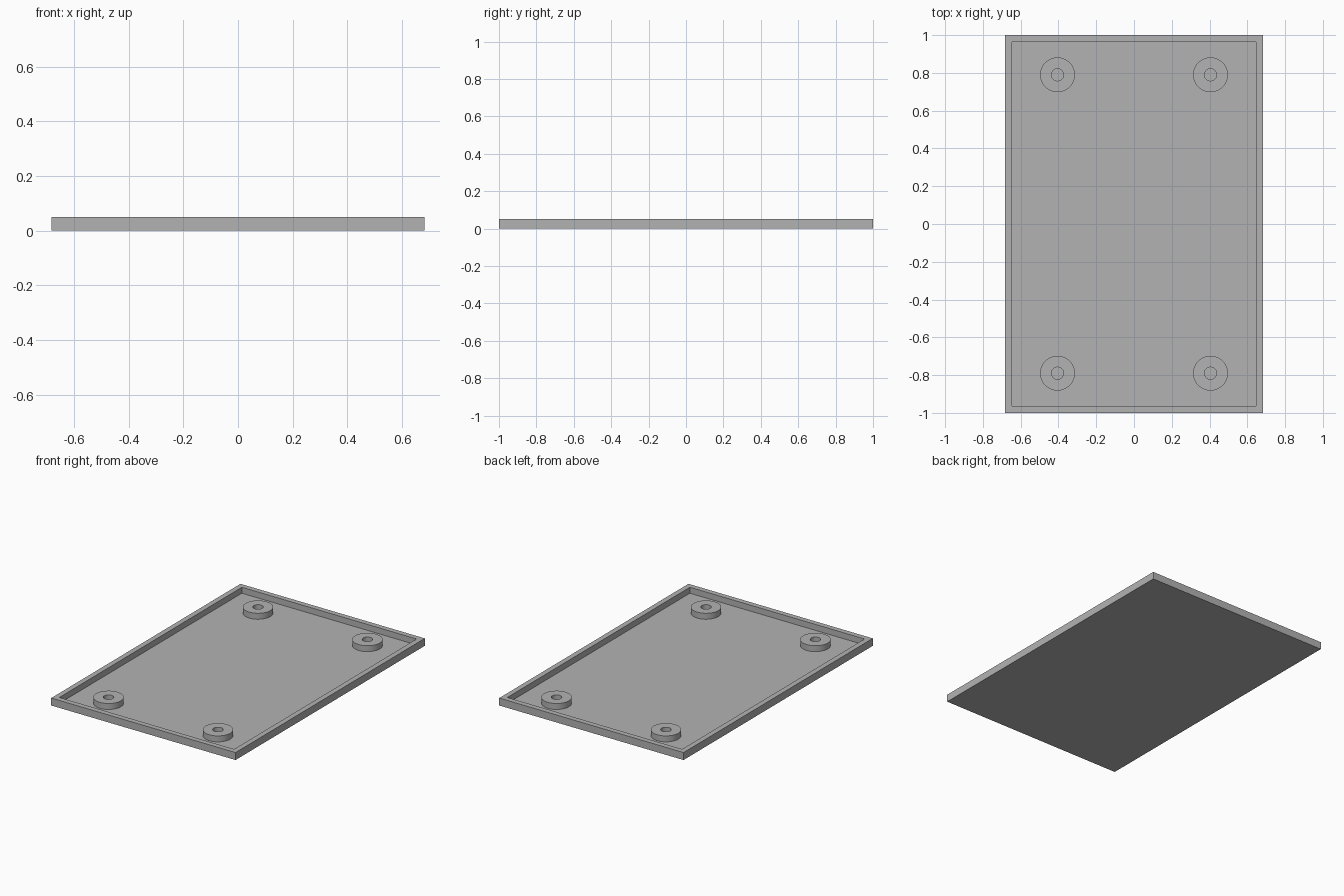
import bpy
import bmesh
import math
from mathutils import Matrix, Vector

WIDTH, LENGTH, HEIGHT = 1.364, 2.0, 0.05
RIM, FLOOR = 0.05, 0.01
BOSS_X, BOSS_Y = 0.405, 0.79
BOSS_R, HOLE_R = 0.092, 0.032

cube = bpy.data.objects.get("Cube")
if cube:
    bpy.data.objects.remove(cube, do_unlink=True)

grey = bpy.data.materials.new("plain_grey")
grey.use_nodes = True
colour = (0.45, 0.45, 0.45, 1)
grey.diffuse_color = colour
grey.node_tree.nodes["Principled BSDF"].inputs["Base Color"].default_value = colour


def finish(bm, name):
    """Turn a bmesh into a grey object in the scene."""
    mesh = bpy.data.meshes.new(name)
    bm.to_mesh(mesh)
    bm.free()
    mesh.materials.append(grey)
    obj = bpy.data.objects.new(name, mesh)
    bpy.context.collection.objects.link(obj)
    return obj


# Shallow tray: a slab whose top is inset and sunk to leave a rim
bm = bmesh.new()
bmesh.ops.create_cube(bm, size=1, matrix=Matrix.Translation((0, 0, HEIGHT / 2))
                      @ Matrix.Diagonal((WIDTH, LENGTH, HEIGHT, 1)))
bm.normal_update()
top = max(bm.faces, key=lambda f: f.normal.z)
bmesh.ops.inset_individual(bm, faces=[top], thickness=RIM)
sunk = bmesh.ops.extrude_discrete_faces(bm, faces=[top])["faces"]
bmesh.ops.translate(bm, verts=sunk[0].verts, vec=(0, 0, FLOOR - HEIGHT))
finish(bm, "tray")


def boss(name, x, y):
    """Ring-shaped screw boss standing on the tray floor."""
    bm = bmesh.new()
    profile = [(HOLE_R, FLOOR), (HOLE_R, HEIGHT), (BOSS_R, HEIGHT), (BOSS_R, FLOOR)]
    verts = [bm.verts.new((r, 0, z)) for r, z in profile]
    edges = [bm.edges.new(pair) for pair in zip(verts, verts[1:])]
    bmesh.ops.spin(bm, geom=verts + edges, cent=(0, 0, 0), axis=(0, 0, 1),
                   angle=math.tau, steps=48, use_merge=True)
    bmesh.ops.remove_doubles(bm, verts=bm.verts, dist=0.0001)
    bm.normal_update()
    # Make the ring top face upward, and the walls follow
    if any(f.normal.z < -0.5 for f in bm.faces):
        bmesh.ops.reverse_faces(bm, faces=bm.faces)
    obj = finish(bm, name)
    obj.location = Vector((x, y, 0))
    bpy.ops.object.select_all(action="DESELECT")
    obj.select_set(True)
    bpy.context.view_layer.objects.active = obj
    bpy.ops.object.shade_smooth_by_angle(angle=math.radians(30))


# Four bosses, one near each corner
for side, sx in (("left", 1), ("right", -1)):
    for end, sy in (("front", -1), ("back", 1)):
        boss(f"{end}_{side}_boss", sx * BOSS_X, sy * BOSS_Y)
